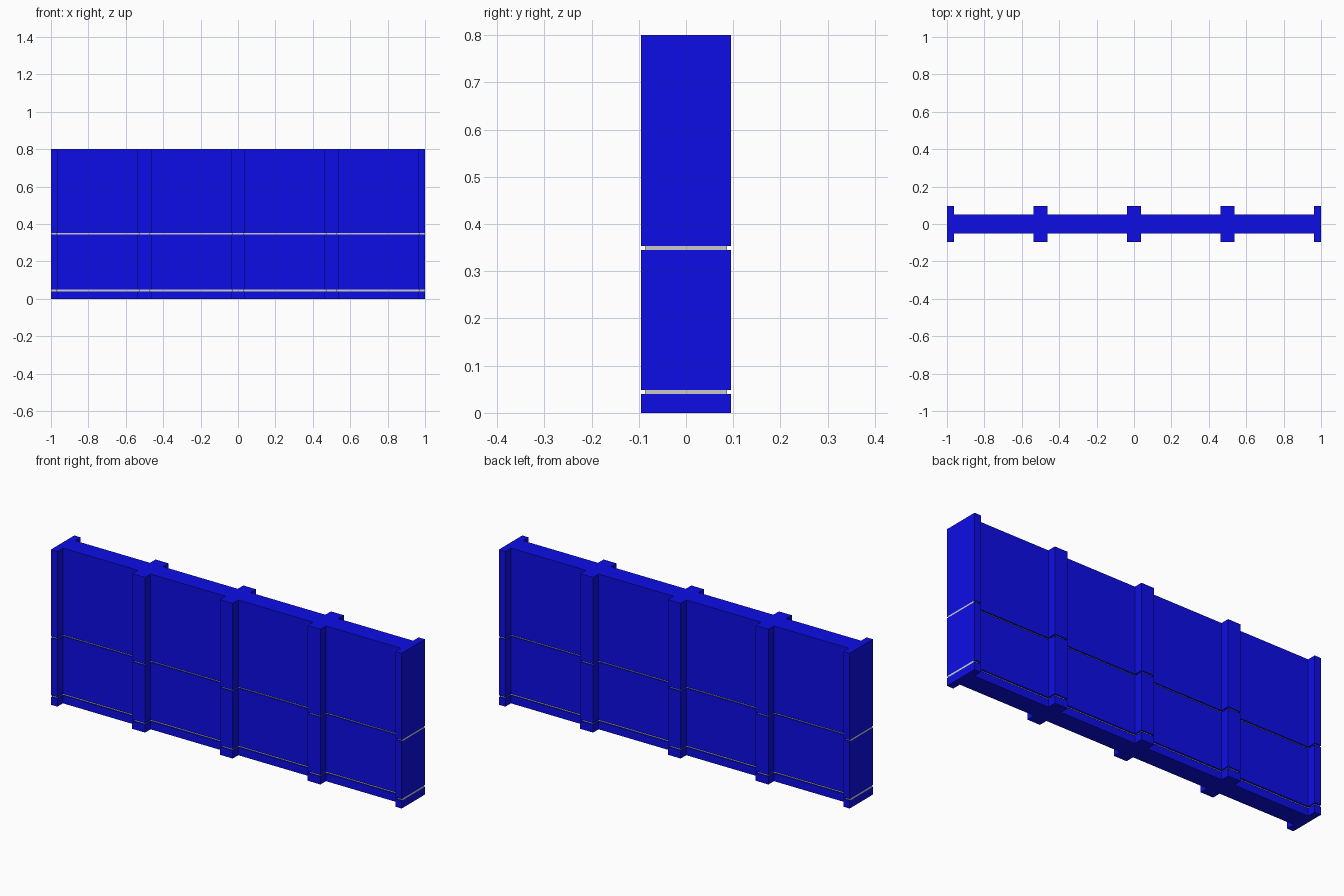
import bpy, bmesh

if "Cube" in bpy.data.objects:
    bpy.data.objects.remove(bpy.data.objects["Cube"])

blue = bpy.data.materials.new("blue_paint")
blue.diffuse_color = (0.004, 0.004, 0.8, 1)
blue.use_nodes = True
blue.node_tree.nodes["Principled BSDF"].inputs["Base Color"].default_value = blue.diffuse_color

PILLARS = (-1.0, -0.5, 0.0, 0.5, 1.0)


def wall_plan(inset):
    """Closed plan outline: thin wall with projecting pillars, cut flush at the ends."""
    half, wall, pillar = 0.0365 - inset, 0.05 - inset, 0.095 - inset
    side = []
    for x in PILLARS:
        a, b = max(x - half, -1), min(x + half, 1)
        if a > -1:
            side.append((a, -wall))
        side += [(a, -pillar), (b, -pillar)]
        if b < 1:
            side.append((b, -wall))
    return side + [(x, -y) for x, y in reversed(side)]


def layer(name, z0, z1, inset=0.0, mat=None):
    """Extrude the plan outline between two heights."""
    bm = bmesh.new()
    base = bm.faces.new([bm.verts.new((x, y, z0)) for x, y in wall_plan(inset)])
    top = bmesh.ops.extrude_face_region(bm, geom=[base], use_keep_orig=True)["geom"]
    verts = [g for g in top if isinstance(g, bmesh.types.BMVert)]
    bmesh.ops.translate(bm, verts=verts, vec=(0, 0, z1 - z0))
    bmesh.ops.recalc_face_normals(bm, faces=bm.faces)
    mesh = bpy.data.meshes.new(name)
    bm.to_mesh(mesh)
    bm.free()
    if mat:
        mesh.materials.append(mat)
    bpy.context.collection.objects.link(bpy.data.objects.new(name, mesh))


# Blue wall tiers
layer("base_tier", 0.0, 0.04, mat=blue)
layer("middle_tier", 0.049, 0.345, mat=blue)
layer("upper_tier", 0.353, 0.8, mat=blue)

# Recessed grey seams between the tiers
layer("lower_seam", 0.04, 0.049, inset=0.008)
layer("upper_seam", 0.345, 0.353, inset=0.008)
